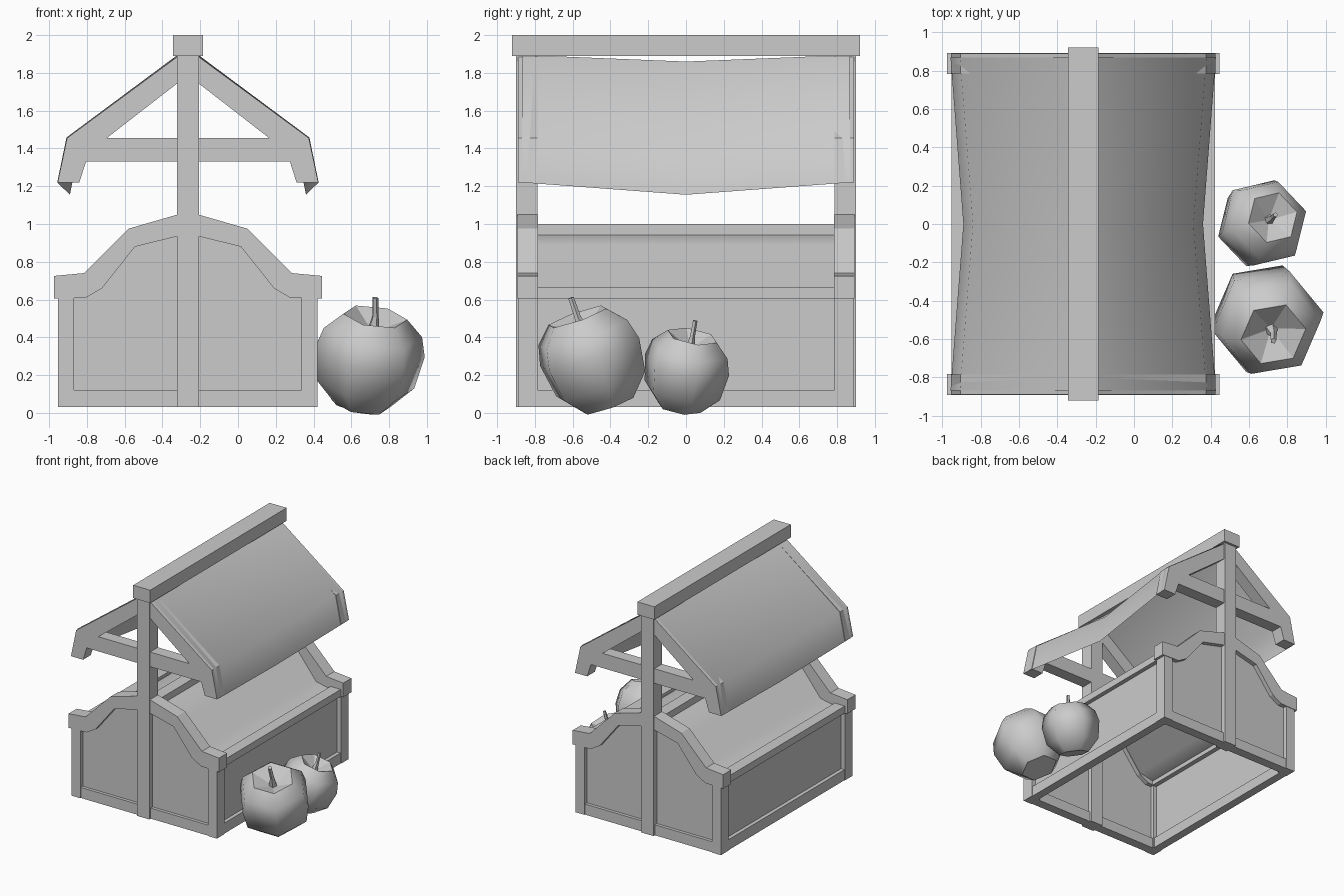
import bpy, bmesh, math
from mathutils import Vector

cube = bpy.data.objects.get("Cube")
if cube:
    bpy.data.objects.remove(cube)

CX = -0.265   # centre line of the stall

grey = bpy.data.materials.new("plain_grey")
grey.use_nodes = True
grey.diffuse_color = (0.6, 0.6, 0.6, 1)
grey.node_tree.nodes["Principled BSDF"].inputs["Base Color"].default_value = (0.6, 0.6, 0.6, 1)


def finish(name, bm, normals=True):
    if normals:
        bmesh.ops.recalc_face_normals(bm, faces=bm.faces)
    mesh = bpy.data.meshes.new(name)
    bm.to_mesh(mesh)
    bm.free()
    mesh.materials.append(grey)
    obj = bpy.data.objects.new(name, mesh)
    bpy.context.collection.objects.link(obj)
    return obj


def prism(name, outline, y0, y1):
    """Extrude an (offset from centre line, z) outline along y."""
    bm = bmesh.new()
    face = bm.faces.new([bm.verts.new((CX + x, y0, z)) for x, z in outline])
    new = bmesh.ops.extrude_face_region(bm, geom=[face])["geom"]
    moved = [v for v in new if isinstance(v, bmesh.types.BMVert)]
    bmesh.ops.translate(bm, verts=moved, vec=(0, y1 - y0, 0))
    return finish(name, bm)


def box(name, x0, x1, y0, y1, z0, z1):
    return prism(name, [(x0, z0), (x1, z0), (x1, z1), (x0, z1)], y0, y1)


def flip(points):
    return [(-x, z) for x, z in reversed(points)]


def sheet(name, rows):
    """Smooth open surface through rows of points."""
    bm = bmesh.new()
    grid = [[bm.verts.new(p) for p in row] for row in rows]
    for a, b in zip(grid, grid[1:]):
        for i in range(len(a) - 1):
            bm.faces.new((a[i], a[i + 1], b[i + 1], b[i]))
    for f in bm.faces:
        f.smooth = True
    return finish(name, bm)


# Half outlines of the end walls and the roof truss
cap_top = [(0, 1.05), (0.055, 1.05), (0.315, 0.975), (0.55, 0.74), (0.71, 0.725)]
cap_low = [(0.71, 0.605), (0.54, 0.61), (0.455, 0.66), (0.28, 0.88), (0.055, 0.935), (0, 0.935)]
cap_half = cap_top + cap_low
wall_half = [(0, 0.04), (0.64, 0.04), (0.64, 0.63)] + [(x, z + 0.02) for x, z in cap_low[1:]]
rafter = [(0.03, 1.905), (0.64, 1.455), (0.69, 1.22), (0.575, 1.22), (0.54, 1.33),
          (0, 1.33), (0, 1.455), (0.43, 1.455), (0.03, 1.765)]

# End frames, front and back
for s, end in ((-1, "front"), (1, "back")):
    box(end + "_centre_post", -0.058, 0.058, s * 0.9, s * 0.785, 0.03, 1.9)
    box(end + "_bottom_rail", -0.61, 0.61, s * 0.882, s * 0.8, 0.03, 0.12)
    for m, side in ((1, "left"), (-1, "right")):
        mirror = (lambda p: p) if m > 0 else flip
        name = end + "_" + side
        prism(name + "_wall", mirror(wall_half), s * 0.855, s * 0.82)
        prism(name + "_cap", mirror(cap_half), s * 0.893, s * 0.783)
        prism(name + "_rafter", mirror(rafter), s * 0.89, s * 0.785)
        box(name + "_corner_post", m * 0.602, m * 0.687, s * 0.888, s * 0.785, 0.03, 0.615)

# Long sides
for m, side in ((1, "left"), (-1, "right")):
    box(side + "_side_panel", m * 0.63, m * 0.65, -0.8, 0.8, 0.04, 0.63)
    box(side + "_lower_rail", m * 0.61, m * 0.682, -0.8, 0.8, 0.03, 0.12)
    box(side + "_upper_rail", m * 0.59, m * 0.687, -0.8, 0.8, 0.605, 0.665)
    # Sloping display top
    slope = [(0.6, 0.64), (0.455, 0.67), (0.28, 0.89), (0.04, 0.945)]
    sheet(side + "_display_top",
          [[(CX + m * x, y, z) for x, z in slope] for y in (-0.83, 0.83)])
    # Sagging roof cloth
    edge = [(0.055, 1.895), (0.643, 1.458), (0.692, 1.22)]
    middle = [(0.03, 1.86), (0.575, 1.4), (0.625, 1.155)]
    sheet(side + "_roof", [[(CX + m * x, y, z) for x, z in row]
                           for y, row in ((-0.868, edge), (0, middle), (0.868, edge))])

box("display_divider", -0.05, 0.05, -0.8, 0.8, 0.89, 1.0)
box("ridge_beam", -0.08, 0.08, -0.92, 0.92, 1.89, 2.0)


# Round fruit with a sunken top and a bent stem
def lathe(name, rings, sides, centre, axis, size, spin, smooth_rings):
    bm = bmesh.new()
    turn = Vector((0, 0, 1)).rotation_difference(Vector(axis))
    loops = []
    for r, h, lean in rings:
        angles = [spin + math.tau * k / sides for k in range(sides)]
        loops.append([bm.verts.new(Vector(centre) + size * (turn @ Vector(
            (r * math.cos(a) + lean, r * math.sin(a), h)))) for a in angles])
    for i, (low, high) in enumerate(zip(loops, loops[1:])):
        for k in range(sides):
            n = (k + 1) % sides
            f = bm.faces.new((low[k], low[n], high[n], high[k]))
            f.smooth = i < smooth_rings
    bm.faces.new(loops[0][::-1])
    bm.faces.new(loops[-1])
    if smooth_rings:   # keep the rim of the hollow crisp
        for a, b in zip(loops[smooth_rings], loops[smooth_rings][1:] + loops[smooth_rings][:1]):
            bm.edges.get((a, b)).smooth = False
    finish(name, bm)


body = [(0.15, -0.26, 0), (0.265, -0.14, 0), (0.295, 0.04, 0),
        (0.265, 0.15, 0), (0.172, 0.24, 0), (0.03, 0.165, 0)]
stem = [(0.035, 0.155, 0), (0.018, 0.24, 0), (0.016, 0.345, -0.015)]
for name, centre, axis, size, spin in (
        ("large_fruit", (0.693, -0.497, 0.285), (0.035, -0.08, 0.23), 1.0, 0.15),
        ("small_fruit", (0.667, 0.0, 0.225), (0.06, 0.035, 0.19), 0.8, 0.25)):
    lathe(name, body, 6, centre, axis, size, spin, 4)
    lathe(name + "_stem", stem, 5, centre, axis, size, spin, 0)
